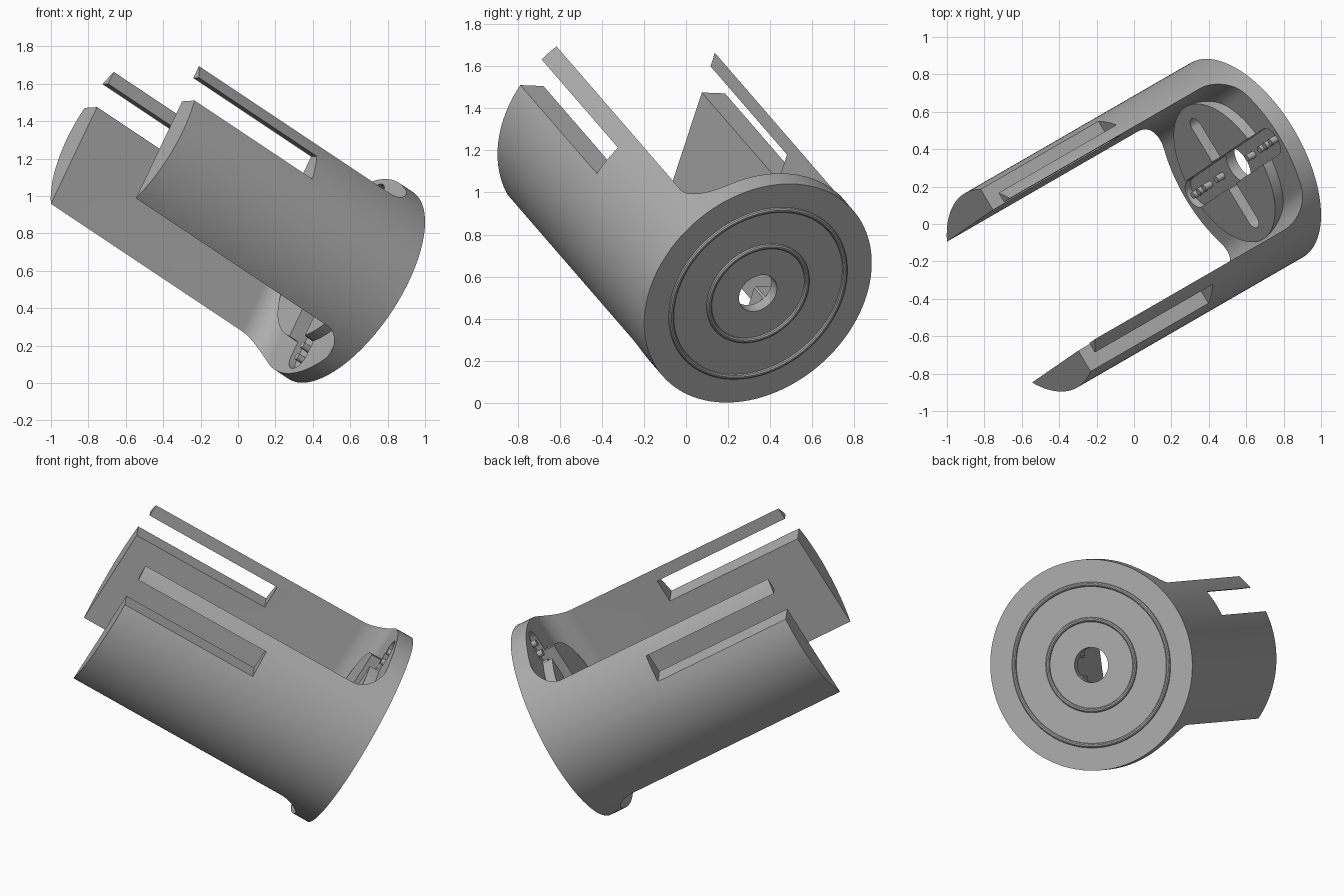
import bpy, bmesh, math
from mathutils import Matrix, Vector

if "Cube" in bpy.data.objects:
    bpy.data.objects.remove(bpy.data.objects["Cube"], do_unlink=True)

R, LENGTH, FLOOR = 0.60, 1.61, 0.10      # housing radius, length, base thickness
GAP, FILLET = 0.44, 0.15                 # half distance between arms, inner corner radius
DISC_TOP, POCKET = 0.16, 0.06            # raised hub top, horn pocket floor

# Tilted frame: local z runs from the base to the arm tips
rad = math.radians
axis = Vector((-0.75, -0.433, 0.5)).normalized()
side = Matrix.Rotation(rad(-2.3), 3, axis) @ Vector((0.5, -0.866, 0))
side = (side - axis * side.dot(axis)).normalized()
if side.z < 0:
    side = Matrix.Rotation(rad(4.6), 3, axis) @ side
up = axis.cross(side)
frame = Matrix((side, up, axis)).transposed().to_4x4()
frame.translation = (0.603, 0.342, 0.521)

grey = bpy.data.materials.new("grey plastic")
grey.use_nodes = True
colour = (0.42, 0.42, 0.42, 1)
grey.diffuse_color = colour
grey.node_tree.nodes["Principled BSDF"].inputs["Base Color"].default_value = colour


def make(name, bm):
    bmesh.ops.recalc_face_normals(bm, faces=bm.faces)
    mesh = bpy.data.meshes.new(name)
    bm.to_mesh(mesh)
    bm.free()
    mesh.materials.append(grey)
    obj = bpy.data.objects.new(name, mesh)
    obj.matrix_world = frame
    bpy.context.collection.objects.link(obj)
    return obj


def prism(name, points, shift):
    """Extrude a closed outline of 3D points along shift."""
    bm = bmesh.new()
    face = bm.faces.new([bm.verts.new(p) for p in points])
    new = bmesh.ops.extrude_face_region(bm, geom=[face])["geom"]
    bmesh.ops.translate(bm, vec=shift, verts=[v for v in new if isinstance(v, bmesh.types.BMVert)])
    return make(name, bm)


def arc(cx, cy, r, start, end, n):
    steps = [rad(start + (end - start) * i / n) for i in range(n + 1)]
    return [(cx + r * math.cos(a), cy + r * math.sin(a)) for a in steps]


def rod(name, r, z0, z1, x=0, y=0, n=128):
    outline = arc(x, y, r, 0, 360, n)[:-1]
    return prism(name, [(px, py, z0) for px, py in outline], (0, 0, z1 - z0))


def box(name, x, y0, y1, z0, z1):
    return prism(name, [(-x, y0, z0), (x, y0, z0), (x, y1, z0), (-x, y1, z0)], (0, 0, z1 - z0))


def capsule(name, reach, r, along_y):
    outline = arc(reach - r, 0, r, -90, 90, 16) + arc(r - reach, 0, r, 90, 270, 16)
    if along_y:
        outline = [(-y, x) for x, y in outline]
    return prism(name, [(x, y, POCKET) for x, y in outline], (0, 0, 0.5))


def boolean(target, tool, operation):
    mod = target.modifiers.new("boolean", "BOOLEAN")
    mod.operation, mod.solver, mod.object = operation, "EXACT", tool
    bpy.context.view_layer.update()
    result = bpy.data.meshes.new_from_object(
        target.evaluated_get(bpy.context.evaluated_depsgraph_get()))
    target.modifiers.clear()
    target.data = result
    bpy.data.objects.remove(tool, do_unlink=True)


# Housing: round body with a U-shaped opening that leaves two arms
housing = rod("housing", R, 0, LENGTH)
low = FLOOR + FILLET
u_shape = ([(-GAP, 2.0)] + arc(FILLET - GAP, low, FILLET, 180, 270, 16)
           + arc(GAP - FILLET, low, FILLET, 270, 360, 16) + [(GAP, 2.0)])
boolean(housing, prism("opening", [(x, -1, z) for x, z in u_shape], (0, 2, 0)), "DIFFERENCE")

# Slots open at the arm tips
boolean(housing, box("slot", 1, 0.19, 0.334, 0.77, 2), "DIFFERENCE")

# Raised hub with cross-shaped pocket and centre bore
boolean(housing, rod("hub", 0.41, 0.05, DISC_TOP), "UNION")
boolean(housing, capsule("long_pocket", 0.57, 0.08, True), "DIFFERENCE")
boolean(housing, capsule("short_pocket", 0.34, 0.05, False), "DIFFERENCE")
boolean(housing, rod("bore", 0.10, -0.2, 0.5, n=64), "DIFFERENCE")
parts = [housing]

# Locating pins in the pocket
for s in (-1, 1):
    spots = [(0, s * d) for d in (0.2, 0.36, 0.43, 0.5)] + [(s * d, 0) for d in (0.17, 0.27)]
    for x, y in spots:
        parts.append(rod("locating_pin", 0.019, POCKET - 0.01, 0.11, x, y, 16))

# Raised rings under the base
for name, radius in (("inner_ring", 0.258), ("outer_ring", 0.458)):
    bm = bmesh.new()
    n, m = 96, 10
    rings = [[bm.verts.new((px * math.cos(a), px * math.sin(a), pz))
              for px, pz in arc(radius, 0, 0.013, 0, 360, m)[:-1]]
             for a in (math.tau * i / n for i in range(n))]
    for i in range(n):
        for j in range(m):
            k, l = (i + 1) % n, (j + 1) % m
            bm.faces.new((rings[i][j], rings[k][j], rings[k][l], rings[i][l]))
    parts.append(make(name, bm))

# Smooth shading with sharp edges kept
bpy.ops.object.select_all(action="DESELECT")
for obj in parts:
    obj.select_set(True)
bpy.context.view_layer.objects.active = housing
bpy.ops.object.shade_smooth_by_angle(angle=rad(30))
